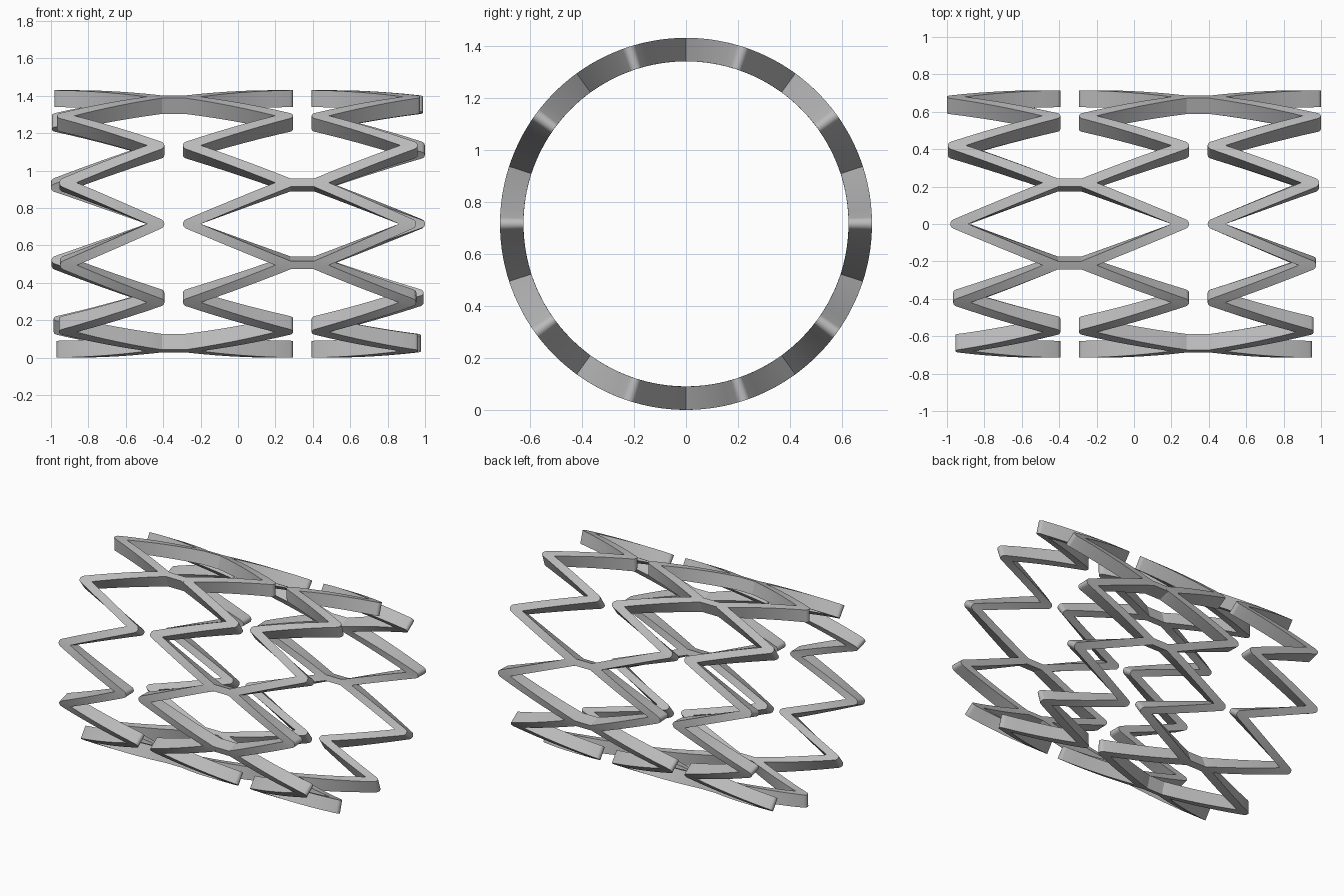
import bpy
import bmesh
from math import sin, cos, pi, radians, atan2

cube = bpy.data.objects.get("Cube")
if cube:
    bpy.data.objects.remove(cube, do_unlink=True)

R_OUT, R_IN, AXIS_Z = 0.715, 0.625, 0.715
R_REF = 0.7              # radius at which strut widths are measured
HALF = 0.026             # half width of a strut
STEP = radians(18)       # angle between neighbouring apexes

steel = bpy.data.materials.new("brushed steel grey")
steel.use_nodes = True
colour = (0.5, 0.5, 0.5, 1)
steel.diffuse_color = colour
steel.node_tree.nodes["Principled BSDF"].inputs["Base Color"].default_value = colour


def wrap(x, angle, r):
    """Place a point on the tube: angle 0 is the front, 90 degrees the top."""
    return (x, -r * cos(angle), AXIS_Z + r * sin(angle))


def make_band(name, pairs, closed):
    """Thick curved band from pairs of (x, angle) edge points."""
    bm = bmesh.new()
    rows = [[bm.verts.new(wrap(x, a, r)) for (x, a) in pair for r in (R_OUT, R_IN)]
            for pair in pairs]
    count = len(rows)
    for i in range(count if closed else count - 1):
        p, q = rows[i], rows[(i + 1) % count]
        for a, b in ((0, 1), (1, 3), (3, 2), (2, 0)):
            bm.faces.new((p[a], p[b], q[b], q[a]))
    if not closed:
        for row in (rows[0], rows[-1]):
            bm.faces.new([row[i] for i in (0, 1, 3, 2)])
    bmesh.ops.remove_doubles(bm, verts=bm.verts, dist=0.0002)
    bmesh.ops.recalc_face_normals(bm, faces=bm.faces)
    mesh = bpy.data.meshes.new(name)
    bm.to_mesh(mesh)
    bm.free()
    mesh.materials.append(steel)
    obj = bpy.data.objects.new(name, mesh)
    bpy.context.collection.objects.link(obj)
    bpy.ops.object.select_all(action="DESELECT")
    obj.select_set(True)
    bpy.context.view_layer.objects.active = obj
    bpy.ops.object.shade_smooth_by_angle(angle=radians(30))


def end_x(angle):
    """Outer apexes of the end rings flare slightly towards the back."""
    return 0.95 - 0.024 * cos(angle) + 0.006 * sin(angle)


def zigzag_ring(name, left_x, right_x, first_side):
    """Closed zigzag; first_side is the side of the apex at the front."""
    pairs = []
    for k in range(20):
        angle = k * STEP
        side = first_side * (-1) ** k
        low, high = left_x(angle), right_x(angle)
        x = high if side > 0 else low
        lean = atan2(STEP * R_REF, high - low)
        inner = (x - side * HALF / sin(lean), angle)
        # rounded apex
        for j in range(9):
            phi = (pi / 2 - lean) * (j / 4 - 1)
            outer = (x + side * HALF * cos(phi), angle + HALF * sin(phi) / R_REF)
            pairs.append((outer, inner) if side > 0 else (inner, outer))
    # subdivide the struts so that they follow the tube
    full = []
    for i, pair in enumerate(pairs):
        full.append(pair)
        if i % 9 == 8:
            nxt = pairs[(i + 1) % len(pairs)]
            turn = 2 * pi if i == len(pairs) - 1 else 0
            for j in range(1, 6):
                t = j / 6
                full.append(tuple((a[0] + (b[0] - a[0]) * t,
                                   a[1] + (b[1] + turn - a[1]) * t)
                                  for a, b in zip(pair, nxt)))
    make_band(name, full, True)


zigzag_ring("right_end_ring", lambda a: -end_x(a), lambda a: -0.42, 1)
zigzag_ring("middle_ring", lambda a: -0.268, lambda a: 0.268, -1)
zigzag_ring("left_end_ring", lambda a: 0.42, end_x, 1)

# short bridges joining facing apexes
W = 0.022 / R_REF
for label, x0, x1, angles in (("right", -0.43, -0.258, (72, 108, 252, 288)),
                              ("left", 0.258, 0.43, (18, 162, 198, 342))):
    for n, deg in enumerate(angles, 1):
        mid = radians(deg)
        cuts = [mid + W * t for t in (-1, 0, 1)]
        make_band(f"{label}_bridge_{n}", [((x0, a), (x1, a)) for a in cuts], False)
